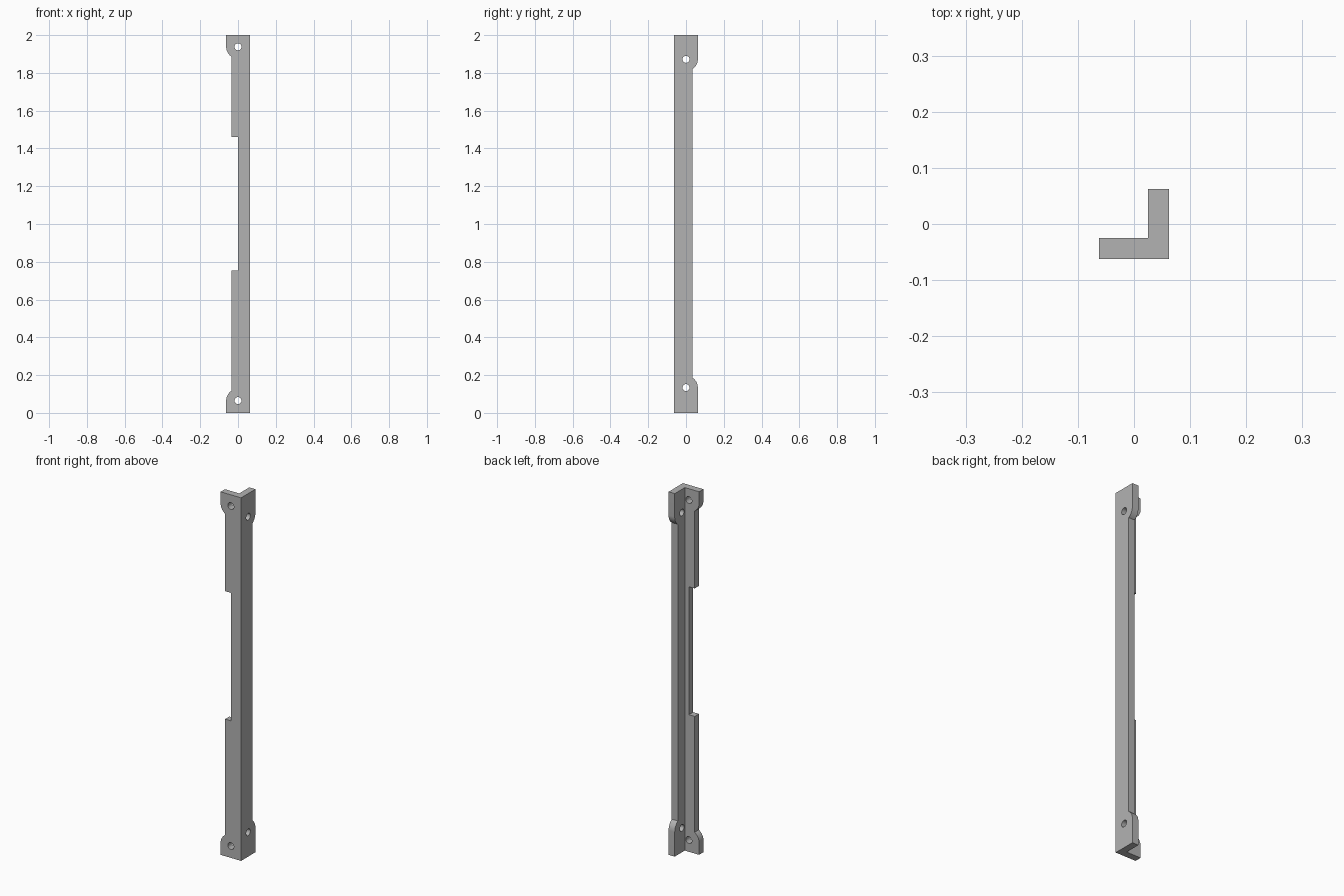
import bpy, bmesh, math
from mathutils import Vector, Matrix

cube = bpy.data.objects.get("Cube")
if cube:
    bpy.data.objects.remove(cube, do_unlink=True)

HALF = 0.0625      # half width of the angle section
THICK = 0.0375     # flange thickness
EDGE = 0.035       # free edge of the flange between the end tabs
HOLE = 0.0185      # screw hole radius
HEIGHT = 2.0

grey = bpy.data.materials.new("painted grey")
grey.use_nodes = True
grey.diffuse_color = (0.45, 0.45, 0.45, 1)
grey.node_tree.nodes["Principled BSDF"].inputs["Base Color"].default_value = (0.45, 0.45, 0.45, 1)


def add_object(name, bm):
    bmesh.ops.recalc_face_normals(bm, faces=bm.faces)
    mesh = bpy.data.meshes.new(name)
    bm.to_mesh(mesh)
    bm.free()
    mesh.materials.append(grey)
    obj = bpy.data.objects.new(name, mesh)
    bpy.context.collection.objects.link(obj)
    return obj


def tab_arc(z, sign, steps=10):
    """Rounded tab end, concentric with the hole at height z."""
    end = math.acos(EDGE / HALF)
    return [(HALF * math.cos(end * i / steps), z + sign * HALF * math.sin(end * i / steps))
            for i in range(steps + 1)]


def flange(name, low, high, place, offset, notch=()):
    """Plate outline from corner to free edge, extruded to the flange thickness."""
    outline = [(-HALF, 0), (HALF, 0)] + tab_arc(low, 1) + list(notch)
    outline += tab_arc(high, -1)[::-1] + [(HALF, HEIGHT), (-HALF, HEIGHT)]
    bm = bmesh.new()
    face = bm.faces.new([bm.verts.new(place(v, z)) for v, z in outline])
    new = bmesh.ops.extrude_face_region(bm, geom=[face])["geom"]
    bmesh.ops.translate(bm, vec=offset, verts=[g for g in new if isinstance(g, bmesh.types.BMVert)])
    return add_object(name, bm)


def combine(target, other, operation):
    mod = target.modifiers.new(operation.lower(), 'BOOLEAN')
    mod.operation = operation
    mod.solver = 'EXACT'
    mod.object = other
    bpy.context.view_layer.objects.active = target
    bpy.ops.object.modifier_apply(modifier=mod.name)
    bpy.data.objects.remove(other, do_unlink=True)


# Two flanges: the front one has a long notch in its free edge
FRONT_HOLES, SIDE_HOLES = (0.065, 1.938), (0.134, 1.872)
notch = [(EDGE, 0.755), (0, 0.755), (0, 1.46), (EDGE, 1.46)]
bracket = flange("angle_bracket", *FRONT_HOLES, lambda v, z: Vector((-v, -HALF, z)),
                 (0, THICK, 0), notch)
side = flange("side_flange", *SIDE_HOLES, lambda v, z: Vector((HALF, v, z)), (-THICK, 0, 0))
combine(bracket, side, 'UNION')

# Screw holes near each end of both flanges
mid = HALF - THICK / 2
holes = [((0, -mid, z), 'X') for z in FRONT_HOLES] + [((mid, 0, z), 'Y') for z in SIDE_HOLES]
for centre, axis in holes:
    bm = bmesh.new()
    bmesh.ops.create_cone(bm, cap_ends=True, segments=32, radius1=HOLE, radius2=HOLE, depth=0.07,
                          matrix=Matrix.Translation(centre) @ Matrix.Rotation(math.pi / 2, 4, axis))
    cutter = add_object("hole_cutter", bm)
    cutter.hide_render = True
    combine(bracket, cutter, 'DIFFERENCE')

# Smooth curved walls, crisp corners
bpy.ops.object.select_all(action='DESELECT')
bracket.select_set(True)
bpy.context.view_layer.objects.active = bracket
bpy.ops.object.shade_smooth_by_angle(angle=math.radians(25))
